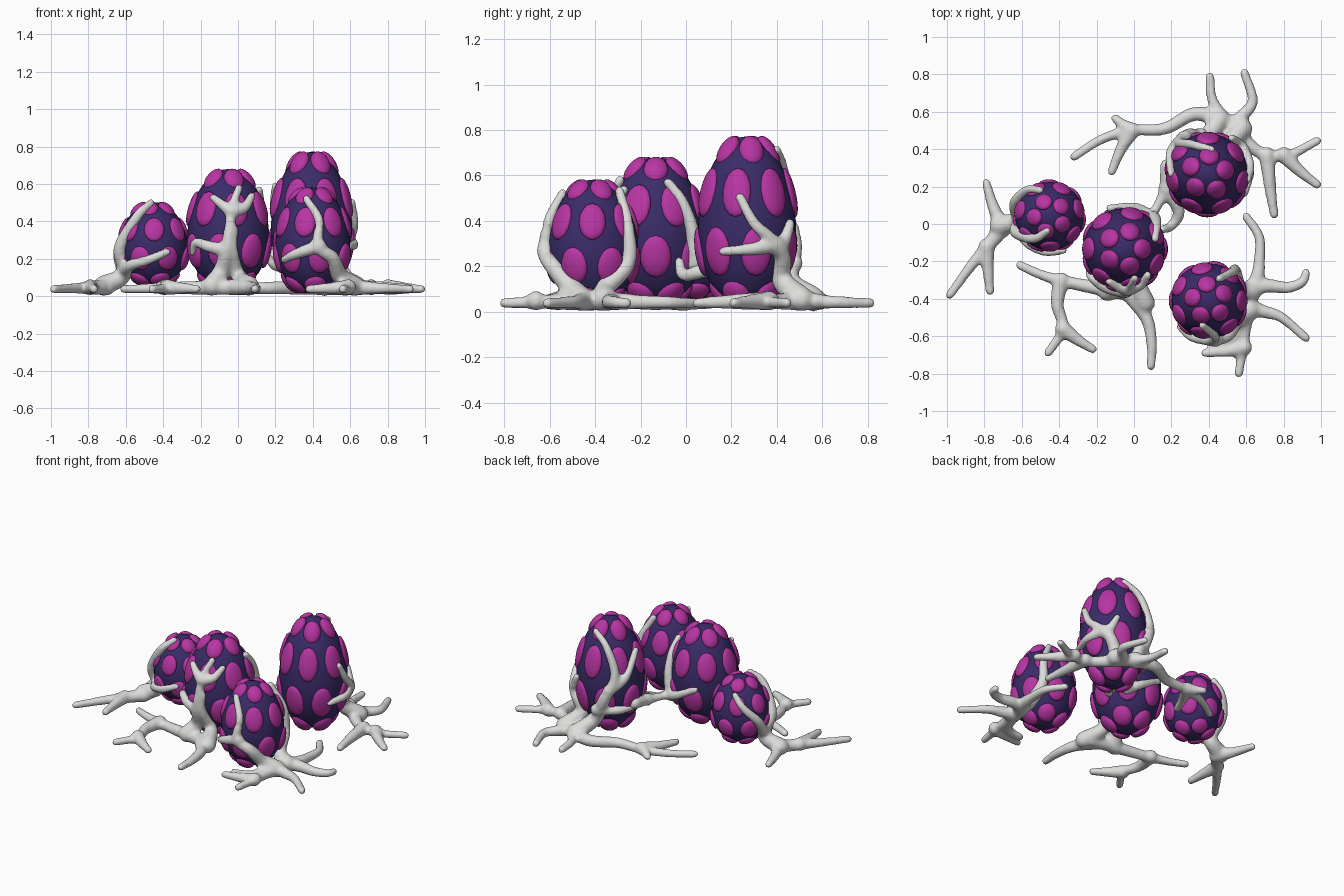
import bpy, bmesh, math
from mathutils import Vector, Matrix

if "Cube" in bpy.data.objects:
    bpy.data.objects.remove(bpy.data.objects["Cube"])


def material(name, rgb):
    m = bpy.data.materials.new(name)
    m.diffuse_color = (*rgb, 1)
    m.use_nodes = True
    m.node_tree.nodes["Principled BSDF"].inputs["Base Color"].default_value = m.diffuse_color
    return m


SHELL = material("dark purple", (0.043, 0.025, 0.14))
SPOT = material("magenta", (0.48, 0.036, 0.37))
ROOT = material("pale grey", (0.72, 0.72, 0.71))

# Eggs: centre x, y, z, radius, half height, spin in degrees
EGGS = {
    "back_egg": (0.393, 0.268, 0.395, 0.216, 0.377, 12),
    "middle_egg": (-0.052, -0.133, 0.355, 0.217, 0.325, 0),
    "front_egg": (0.40, -0.41, 0.30, 0.199, 0.281, 25),
    "left_egg": (-0.452, 0.042, 0.28, 0.183, 0.223, 40),
}
TAPER = 0.09
# Spot rings: latitude, count, spot size
RINGS = [(60, 5, .275), (21, 7, .305), (-21, 7, .305), (-60, 5, .275)]


def finish(name, bm, mats):
    me = bpy.data.meshes.new(name)
    bmesh.ops.recalc_face_normals(bm, faces=bm.faces[:])
    for f in bm.faces:
        f.smooth = True
    bm.to_mesh(me)
    bm.free()
    ob = bpy.data.objects.new(name, me)
    bpy.context.collection.objects.link(ob)
    for m in mats:
        me.materials.append(m)
    return ob


def make_egg(name, cx, cy, cz, r, h, spin):
    bm = bmesh.new()
    bmesh.ops.create_uvsphere(bm, u_segments=32, v_segments=20, radius=1)
    n = len(bm.faces)
    # raised spots in staggered rings
    for k, (lat, count, size) in enumerate(RINGS):
        for i in range(count):
            az = math.tau * (i + 0.5 * (k % 2)) / count + math.radians(spin)
            la = math.radians(lat)
            d = Vector((math.cos(la) * math.cos(az), math.cos(la) * math.sin(az), math.sin(la)))
            rot = d.to_track_quat('Z', 'Y').to_matrix().to_4x4()
            mat = Matrix.Translation(d * 0.96) @ rot @ Matrix.Diagonal((size, size, 0.125, 1))
            bmesh.ops.create_uvsphere(bm, u_segments=16, v_segments=10, radius=1, matrix=mat)
    bm.faces.ensure_lookup_table()
    for f in bm.faces[n:]:
        f.material_index = 1
    # stretch into an egg
    for v in bm.verts:
        w = r * (1 - TAPER * v.co.z)
        v.co = Vector((cx + v.co.x * w, cy + v.co.y * w, cz + v.co.z * h))
    finish(name, bm, [SHELL, SPOT])


for name, e in EGGS.items():
    make_egg(name, *e)


def on_egg(name, az, z):
    """Point just outside the egg at an azimuth and height."""
    cx, cy, cz, r, h, _ = EGGS[name]
    u = max(-1, min(1, (z - cz) / h))
    w = r * math.sqrt(1 - u * u) * (1 - TAPER * u) + 0.014
    a = math.radians(az)
    return Vector((cx + w * math.cos(a), cy + w * math.sin(a), z + 0.015 * u))


def tube(bm, pts, r0, r1):
    """Closed tapering tube along a smooth path with rounded ends."""
    p = [2 * pts[0] - pts[1]] + pts + [2 * pts[-1] - pts[-2]]
    path = []
    for i in range(1, len(p) - 2):
        a, b, c, d = p[i - 1:i + 3]
        for s in range(6):
            t = s / 6
            path.append(0.5 * (2 * b + (c - a) * t + (2 * a - 5 * b + 4 * c - d) * t * t
                               + (3 * b - a - 3 * c + d) * t ** 3))
    path.append(pts[-1])
    last = None
    for i, q in enumerate(path):
        t = i / (len(path) - 1)
        rad = r1 + (r0 - r1) * (1 - t) ** 1.4
        d = path[min(i + 1, len(path) - 1)] - path[max(i - 1, 0)]
        d.normalize()
        side = d.cross(Vector((0.13, 0.21, 1))).normalized()
        up = side.cross(d)
        ring = [bm.verts.new(q + rad * (side * math.cos(j * math.tau / 10) + up * math.sin(j * math.tau / 10)))
                for j in range(10)]
        if last:
            for j in range(10):
                bm.faces.new((last[j], last[(j + 1) % 10], ring[(j + 1) % 10], ring[j]))
        else:
            bm.faces.new(ring[::-1])
        last = ring
    bm.faces.new(last)
    for q, rad in ((path[0], r0), (path[-1], r1)):
        bmesh.ops.create_icosphere(bm, subdivisions=2, radius=rad, matrix=Matrix.Translation(q))


def make_roots(name, egg, ground, climbs, extra=()):
    bm = bmesh.new()
    for path in ground:
        n = len(path) - 1
        tube(bm, [Vector((x, y, 0.048 - 0.01 * i / n)) for i, (x, y) in enumerate(path)], 0.045, 0.025)
    # climbing path: first point on the ground (or None), then azimuth and height
    for foot, path in climbs:
        pts = [on_egg(egg, *q) for q in path]
        if foot:
            pts.insert(0, Vector((*foot, 0.055)))
        tube(bm, pts, 0.056 if foot else 0.04, 0.023)
    for path in extra:
        tube(bm, [Vector(q) for q in path], 0.042, 0.024)
    ob = finish(name, bm, [ROOT])
    rm = ob.modifiers.new("merge", 'REMESH')
    rm.mode = 'VOXEL'
    rm.voxel_size = 0.011
    rm.use_smooth_shade = True
    sm = ob.modifiers.new("soften", 'SMOOTH')
    sm.factor = 0.5
    sm.iterations = 9


make_roots("left_roots", "left_egg", [
    [(-.70, -.03), (-.755, .10), (-.79, .22)],
    [(-.70, -.02), (-.80, -.14), (-.88, -.235), (-.985, -.38)],
    [(-.79, -.12), (-.78, -.25), (-.77, -.36)],
], [
    ((-.72, -.01), [(190, .13), (205, .26), (235, .42), (262, .485)]),
    (None, [(190, .13), (225, .17), (262, .20), (292, .24)]),
    (None, [(190, .13), (160, .25), (130, .35), (110, .42)]),
])

make_roots("middle_roots", "middle_egg", [
    [(.03, -.38), (-.21, -.34), (-.40, -.30), (-.50, -.27), (-.61, -.22)],
    [(-.39, -.30), (-.41, -.43), (-.38, -.56), (-.46, -.69)],
    [(-.38, -.56), (-.30, -.62), (-.22, -.67)],
    [(-.02, -.38), (.07, -.51), (.095, -.65), (.09, -.76)],
], [
    ((-.14, -.36), [(258, .14), (268, .25), (272, .36), (275, .46), (290, .57)]),
    ((.06, -.42), [(288, .12), (276, .25), (278, .36)]),
    (None, [(274, .45), (262, .48), (245, .52)]),
    (None, [(276, .45), (295, .47), (312, .53)]),
    (None, [(268, .25), (242, .27), (222, .29), (212, .24)]),
    (None, [(50, .24), (44, .36), (34, .48), (18, .56)]),
    (None, [(50, .22), (75, .26), (110, .33)]),
], [
    [(.18, .31, .24), (.16, .17, .22), (.10, .05, .22)],
    [(.17, .19, .22), (.24, .07, .18), (.20, -.01, .16), (.15, -.03, .22)],
])

make_roots("front_roots", "front_egg", [
    [(.61, -.40), (.66, -.28), (.67, -.20), (.67, -.07), (.60, .04)],
    [(.62, -.34), (.72, -.33), (.82, -.34), (.90, -.31), (.92, -.26)],
    [(.60, -.44), (.70, -.47), (.79, -.50), (.92, -.61)],
    [(.61, -.38), (.60, -.51), (.58, -.67), (.56, -.80)],
    [(.59, -.66), (.50, -.68), (.38, -.69)],
    [(.60, -.50), (.53, -.61), (.41, -.63)],
], [
    ((.62, -.46), [(325, .12), (300, .21), (277, .27), (280, .40), (255, .51)]),
    (None, [(280, .27), (245, .23), (222, .20)]),
    ((.63, -.36), [(20, .12), (48, .22), (50, .38), (65, .52)]),
])

make_roots("back_roots", "back_egg", [
    [(.55, .52), (.49, .56), (.42, .66), (.405, .79)],
    [(.52, .52), (.58, .58), (.635, .66), (.59, .81)],
    [(.55, .50), (.61, .43), (.70, .37), (.83, .37), (.98, .445)],
    [(.80, .37), (.89, .28), (.98, .21)],
    [(.71, .37), (.73, .18), (.75, .05)],
    [(.50, .54), (.33, .59), (.165, .51), (-.02, .50), (-.18, .45), (-.32, .36)],
    [(-.01, .50), (-.06, .53), (-.10, .565)],
    [(-.01, .50), (-.07, .40), (-.12, .28)],
], [
    ((.58, .51), [(55, .15), (45, .25), (28, .32), (8, .39), (-8, .50)]),
    (None, [(35, .30), (5, .28), (-28, .27)]),
    (None, [(38, .28), (48, .33), (56, .39)]),
    ((.46, .56), [(95, .15), (115, .30), (132, .45), (118, .62), (80, .70)]),
    (None, [(122, .36), (150, .44), (180, .58)]),
    (None, [(100, .22), (140, .22), (180, .22)]),
])
